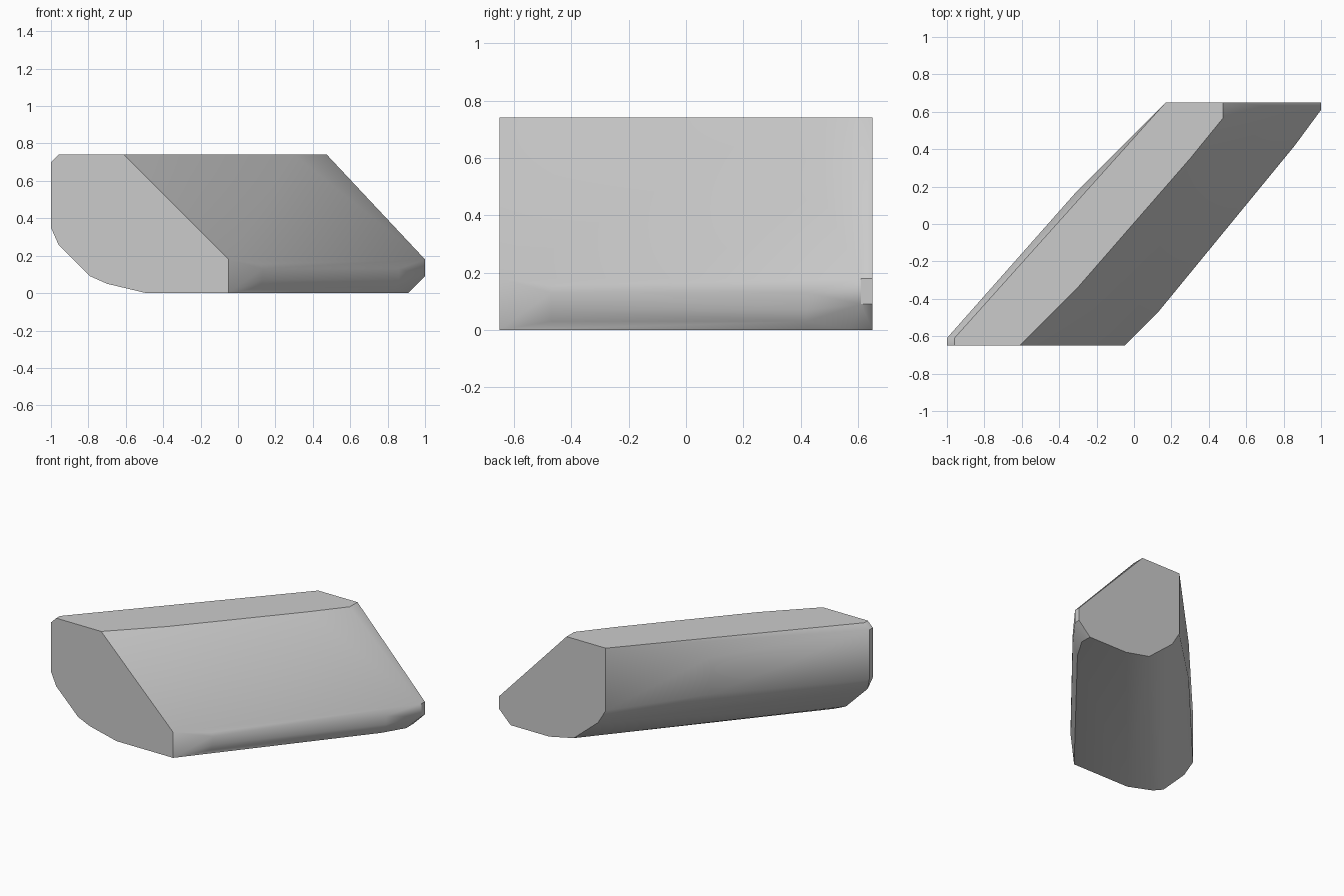
import bpy
import bmesh
import math

if "Cube" in bpy.data.objects:
    bpy.data.objects.remove(bpy.data.objects["Cube"], do_unlink=True)

HALF = 0.65   # half depth
TOP = 0.74    # height


def make_material(name, colour):
    mat = bpy.data.materials.new(name)
    mat.use_nodes = True
    mat.diffuse_color = colour
    mat.node_tree.nodes["Principled BSDF"].inputs["Base Color"].default_value = colour
    return mat


def section(y, profile):
    """Place an x, z profile at depth y."""
    return [(x, y, z) for x, z in profile]


def convex_body(name, points, mat):
    """Wrap a convex skin around the points and merge its flat areas."""
    bm = bmesh.new()
    for p in points:
        bm.verts.new(p)
    bmesh.ops.convex_hull(bm, input=bm.verts[:])
    loose = [v for v in bm.verts if not v.link_faces]
    bmesh.ops.delete(bm, geom=loose, context='VERTS')
    bmesh.ops.dissolve_limit(bm, angle_limit=math.radians(0.5),
                             verts=bm.verts[:], edges=bm.edges[:])
    bmesh.ops.recalc_face_normals(bm, faces=bm.faces[:])
    mesh = bpy.data.meshes.new(name)
    bm.to_mesh(mesh)
    bm.free()
    mesh.materials.append(mat)
    obj = bpy.data.objects.new(name, mesh)
    bpy.context.collection.objects.link(obj)
    return obj


# End faces: curved belly on the left, sloped cheek on the right
front_profile = [(-0.96, TOP), (-0.61, TOP), (-0.05, 0.18), (-0.05, 0),
                 (-0.49, 0), (-0.70, 0.05), (-0.79, 0.09), (-0.96, 0.26),
                 (-1, 0.35), (-1, 0.70)]
back_profile = [(0.17, TOP), (0.475, TOP), (1, 0.18), (1, 0.09), (0.91, 0),
                (0.61, 0), (0.42, 0.04), (0.23, 0.2), (0.17, 0.3)]
points = section(-HALF, front_profile) + section(HALF, back_profile)

# Short straight collar at the front left corner
points += section(-0.61, [(-0.96, TOP), (-1, 0.70), (-1, 0.35)])

# Short straight collar at the back right corner
points += [(0.475, 0.565, TOP), (1, 0.61, 0.18), (1, 0.61, 0.09),
           (0.91, 0.57, 0)]

# Slightly bowed top ridge and left wall
points += [(-0.31, -0.35, TOP), (0.3, 0.35, TOP)]
points += section(0.17, [(-0.31, 0.62), (-0.31, 0.36)])

# Rounded lower right edge between the two ends
for x, y in ((0.13, -0.47), (0.86, 0.42)):
    points += section(y, [(x - 0.012, 0.155), (x, 0.13), (x, 0.07),
                          (x - 0.015, 0.03), (x - 0.04, 0)])

grey = make_material("stone grey", (0.6, 0.6, 0.6, 1))
body = convex_body("slanted_block", points, grey)

bpy.ops.object.select_all(action='DESELECT')
body.select_set(True)
bpy.context.view_layer.objects.active = body
bpy.ops.object.shade_smooth_by_angle(angle=math.radians(35))
